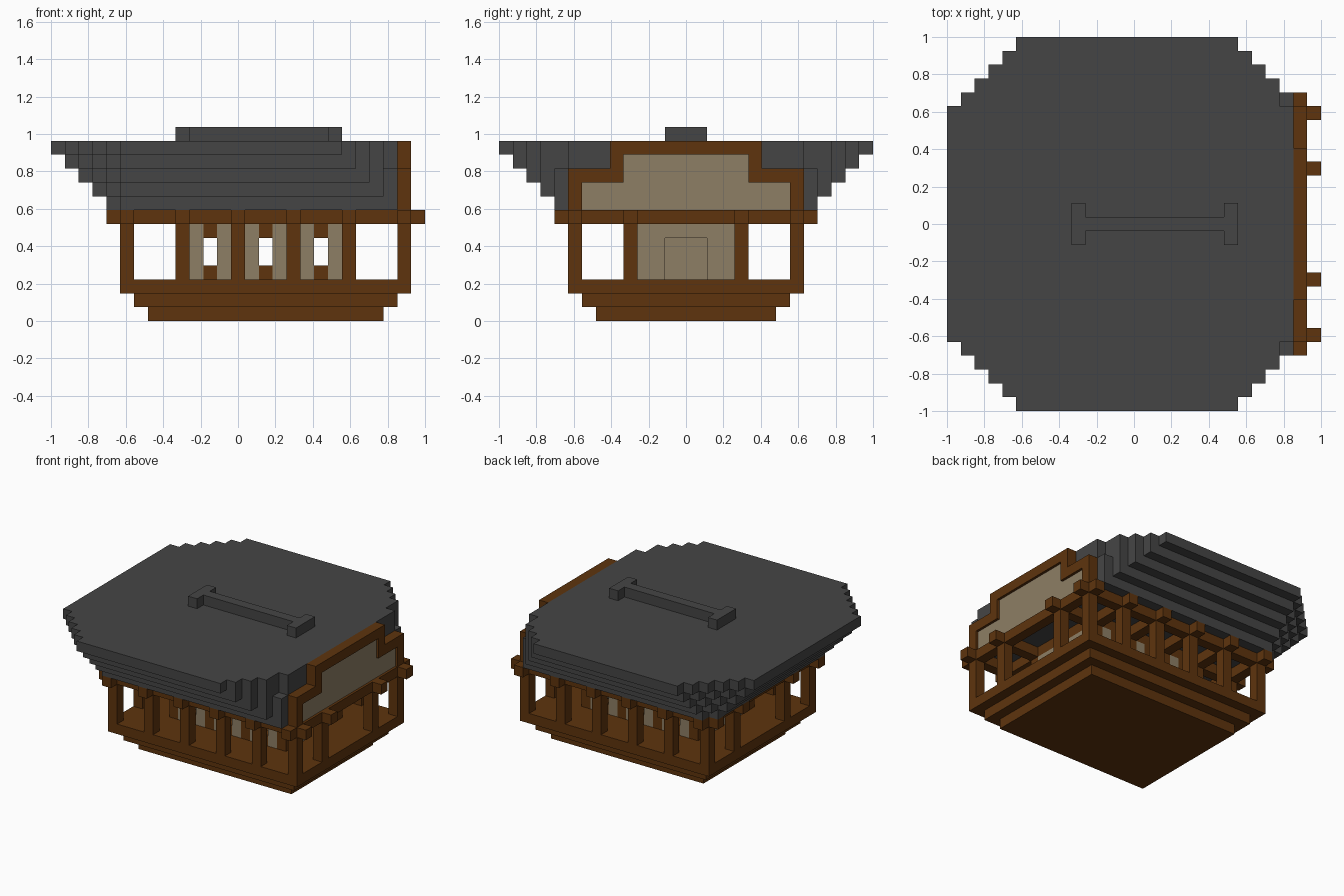
import bpy, bmesh
from mathutils import Vector

if "Cube" in bpy.data.objects:
    bpy.data.objects.remove(bpy.data.objects["Cube"], do_unlink=True)

U = 2 / 27  # one grid block; the model spans 27 blocks


def material(name, rgb):
    m = bpy.data.materials.new(name)
    m.use_nodes = True
    m.diffuse_color = (*rgb, 1)
    m.node_tree.nodes["Principled BSDF"].inputs["Base Color"].default_value = (*rgb, 1)
    return m


WOOD = material("brown wood", (0.112, 0.034, 0.004))
PLASTER = material("tan plaster", (0.27, 0.21, 0.13))
TILE = material("dark grey tile", (0.060, 0.060, 0.060))


def world(x, y, z):
    return Vector((x * U - 1, y * U - 1, z * U))


def add_prism(bm, pts, lo, hi, axis="z"):
    """Extrude an outline from lo to hi along z (outline x, y) or x (outline y, z)."""
    place = (lambda p, h: world(p[0], p[1], h)) if axis == "z" else (lambda p, h: world(h, *p))
    face = bm.faces.new([bm.verts.new(place(p, lo)) for p in pts])
    top = bmesh.ops.extrude_face_region(bm, geom=[face])
    shift = place(pts[0], hi) - place(pts[0], lo)
    bmesh.ops.translate(bm, vec=shift, verts=[v for v in top["geom"] if isinstance(v, bmesh.types.BMVert)])


def add_box(bm, x0, x1, y0, y1, z0, z1):
    add_prism(bm, [(x0, y0), (x1, y0), (x1, y1), (x0, y1)], z0, z1)


def finish(name, bm, mat):
    bmesh.ops.recalc_face_normals(bm, faces=bm.faces[:])
    me = bpy.data.meshes.new(name)
    bm.to_mesh(me)
    bm.free()
    me.materials.append(mat)
    ob = bpy.data.objects.new(name, me)
    bpy.context.collection.objects.link(ob)


def boxes(name, mat, items):
    bm = bmesh.new()
    for b in items:
        add_box(bm, *b)
    finish(name, bm, mat)


def prism(name, mat, pts, lo, hi, axis):
    bm = bmesh.new()
    add_prism(bm, pts, lo, hi, axis)
    finish(name, bm, mat)


# Stepped base, widening upward
boxes("stepped_base", WOOD, [(7 - i, 24 + i, 7 - i, 20 + i, i, i + 1) for i in range(3)])

# Veranda posts around the edge
POST_X = (5, 9, 13, 17, 21, 25)
POST_Y = (5, 9, 17, 21)
rim = [(x, y) for x in POST_X for y in POST_Y if x in (5, 25) or y in (5, 21)]
boxes("veranda_posts", WOOD, [(x, x + 1, y, y + 1, 3, 7) for x, y in rim])

# Crossing ceiling beams with projecting ends
boxes("cross_beams", WOOD, [(x, x + 1, 4, 23, 7, 8) for x in POST_X])
boxes("long_beams", WOOD, [(4, 27, y, y + 1, 7, 8) for y in POST_Y])

# Room posts
boxes("room_posts", WOOD, [(x, x + 1, y, y + 1, 3, 7) for x in POST_X[1:5] for y in (9, 17)])

# Long room walls: plaster strips with a window between each pair of posts
strips, sills = [], []
for y in (9, 17):
    for x in (10, 14, 18):
        strips += [(x, x + 1, y, y + 1, 3, 7), (x + 2, x + 3, y, y + 1, 3, 7)]
        sills += [(x + 1, x + 2, y, y + 1, 3, 4), (x + 1, x + 2, y, y + 1, 6, 7)]
boxes("long_walls", PLASTER, strips)
boxes("window_sills_and_lintels", WOOD, sills)

# End walls, one with a doorway
boxes("rear_end_wall", PLASTER, [(9, 10, 10, 17, 3, 7)])
doorway = [(10, 3), (12, 3), (12, 6), (15, 6), (15, 3), (17, 3), (17, 7), (10, 7)]
prism("doorway_wall", PLASTER, doorway, 21, 22, "x")

# Roof: five layers that widen upward, with stepped corners
bm = bmesh.new()
for k in range(5):
    left, right = [], []
    for y in range(4 - k, 14):
        j = max(0, 5 - y)
        x0 = 4 - k + j
        x1 = 25 if j == 0 else 26 - j
        if j == 1 and k >= 3:
            x1 = 24
        for side, x in ((left, x0), (right, x1)):
            if side and side[-1][0] == x:
                continue
            if side:
                side.append((side[-1][0], y))
            side.append((x, y))
    mirror = lambda side: [(x, 27 - y) for x, y in reversed(side)]
    outline = right + mirror(right) + list(reversed(left + mirror(left)))
    add_prism(bm, outline, 8 + k, 9 + k)
finish("stepped_roof", bm, TILE)

# Ridge ornament
boxes("ridge_ornament", TILE, [(9, 10, 12, 15, 13, 14), (10, 20, 13, 14, 13, 14), (20, 21, 12, 15, 13, 14)])

# Gable end: stepped wooden frame around a plaster panel
outer = [(5, 8), (5, 11), (8, 11), (8, 13), (19, 13), (19, 11), (22, 11), (22, 8)]
inner = [(6, 8), (6, 10), (9, 10), (9, 12), (18, 12), (18, 10), (21, 10), (21, 8)]
prism("gable_frame", WOOD, outer + inner[::-1], 25, 26, "x")
prism("gable_panel", PLASTER, inner, 25, 25.75, "x")
